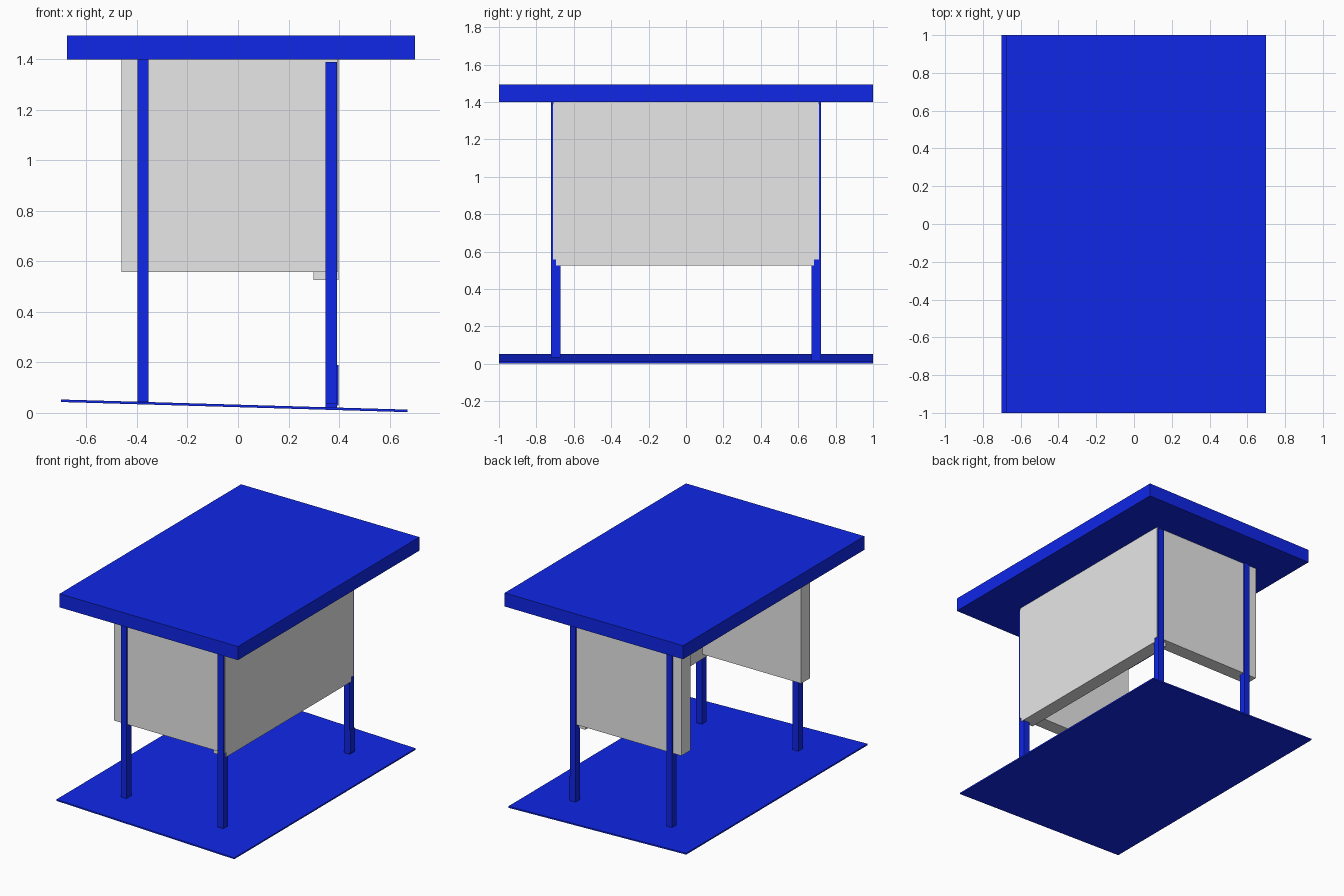
import bpy
import math

cube = bpy.data.objects.get("Cube")
if cube:
    bpy.data.objects.remove(cube, do_unlink=True)


def material(name, colour):
    mat = bpy.data.materials.new(name)
    mat.use_nodes = True
    mat.diffuse_color = (*colour, 1)
    mat.node_tree.nodes["Principled BSDF"].inputs["Base Color"].default_value = (*colour, 1)
    return mat


def box(name, xs, ys, zs, mat):
    """Box between the given limits on each axis."""
    limits = (xs, ys, zs)
    bpy.ops.mesh.primitive_cube_add(size=1, location=[(a + b) / 2 for a, b in limits])
    obj = bpy.context.object
    obj.name = name
    obj.scale = [b - a for a, b in limits]
    bpy.ops.object.transform_apply(location=False, rotation=False, scale=True)
    obj.data.materials.append(mat)
    return obj


blue = material("royal blue", (0.005, 0.02, 0.8))
grey = material("light grey", (0.8, 0.8, 0.8))

# Roof slab and the thin, slightly sloping ground plate
box("roof", (-0.677, 0.70), (-1, 1), (1.40, 1.495), blue)
base = box("base_plate", (-0.702, 0.672), (-1, 1), (0.023, 0.033), blue)
base.rotation_euler.y = math.atan2(0.04, 1.37)

# Corner posts
box("front_right_post", (-0.398, -0.355), (-0.722, -0.67), (0.045, 1.40), blue)
box("back_right_post", (-0.398, -0.355), (0.672, 0.722), (0.04, 1.40), blue)
box("front_left_post", (0.347, 0.392), (-0.722, -0.67), (0.035, 1.39), blue)
box("back_left_post", (0.347, 0.392), (0.672, 0.722), (0.02, 1.39), blue)
box("post_sleeve", (0.36, 0.398), (0.672, 0.722), (0.03, 0.19), blue)

# Hanging walls: two ends and one long side, open on the other side
for name, side in (("front_wall", -1), ("back_wall", 1)):
    box(name, (-0.462, 0.396), sorted((side * 0.61, side * 0.71)), (0.558, 1.40), grey)
box("long_wall", (0.298, 0.398), (-0.695, 0.685), (0.527, 1.40), grey)
